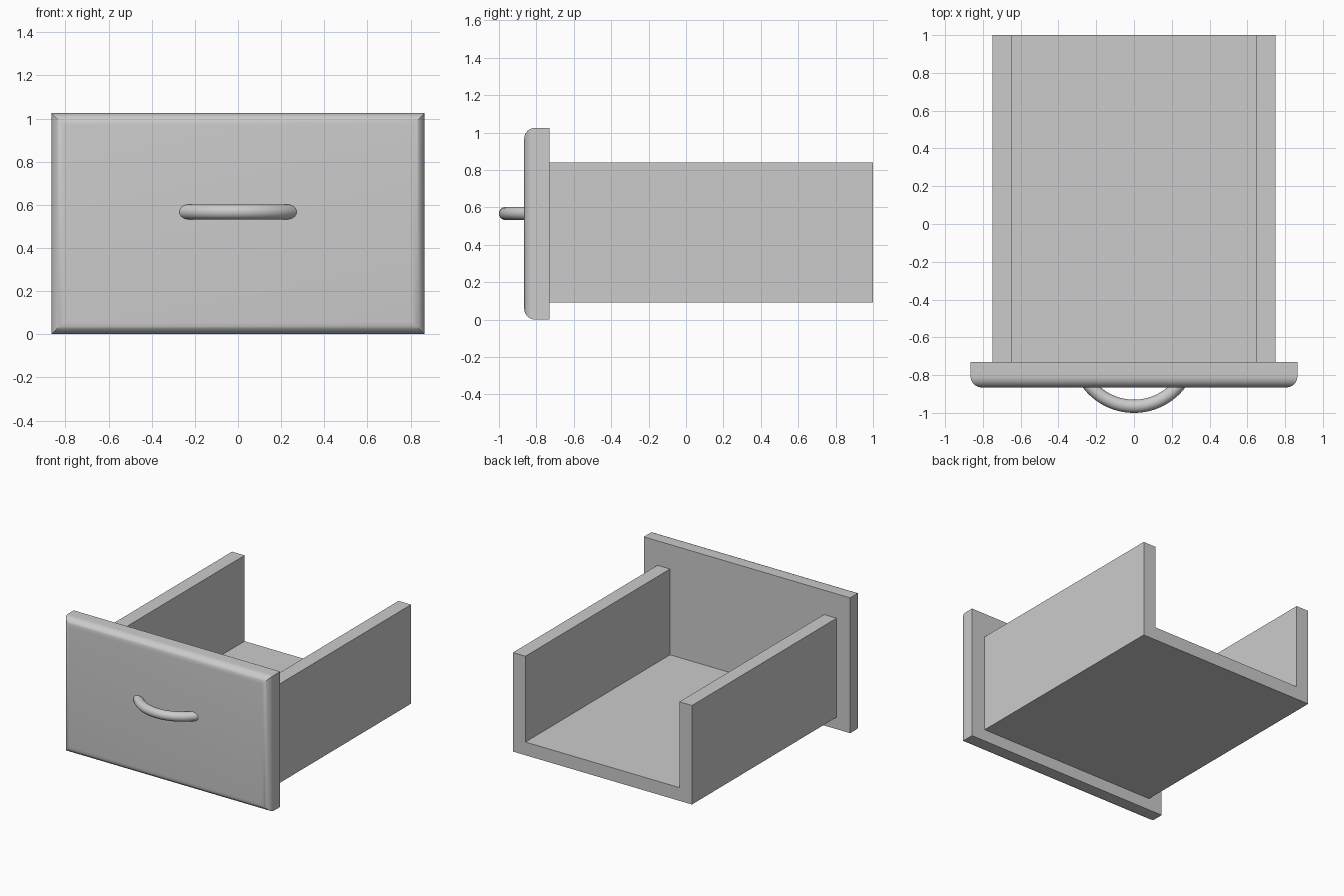
import bpy, bmesh
from math import cos, sin, radians

if "Cube" in bpy.data.objects:
    bpy.data.objects.remove(bpy.data.objects["Cube"])

FRONT, BACK = -0.865, -0.73   # panel front and back planes


def finish(name, bm, smooth=False):
    bmesh.ops.recalc_face_normals(bm, faces=bm.faces[:])
    mesh = bpy.data.meshes.new(name)
    bm.to_mesh(mesh)
    bm.free()
    obj = bpy.data.objects.new(name, mesh)
    bpy.context.collection.objects.link(obj)
    if smooth:
        bpy.ops.object.select_all(action='DESELECT')
        obj.select_set(True)
        bpy.context.view_layer.objects.active = obj
        bpy.ops.object.shade_smooth_by_angle(angle=radians(35))
    return obj


# Drawer tray: U-shaped profile extruded from the panel to the open back
bm = bmesh.new()
half = [(0.75, 0.09), (0.75, 0.84), (0.645, 0.84), (0.645, 0.19)]
profile = half + [(-x, z) for x, z in reversed(half)]
face = bm.faces.new([bm.verts.new((x, BACK, z)) for x, z in profile])
ext = bmesh.ops.extrude_face_region(bm, geom=[face], use_keep_orig=True)
for v in ext["geom"]:
    if isinstance(v, bmesh.types.BMVert):
        v.co.y = 1.0
finish("drawer_tray", bm)

# Front panel: slab with its four front edges rounded over
bm = bmesh.new()
bmesh.ops.create_cube(bm, size=1)
for v in bm.verts:
    v.co = (v.co.x * 1.73, FRONT if v.co.y < 0 else BACK, 0.002 + (v.co.z + 0.5) * 1.023)
    if v.co.z < 0.1:
        v.co.z = 0
edges = [e for e in bm.edges if all(v.co.y < FRONT + 0.01 for v in e.verts)]
bmesh.ops.bevel(bm, geom=edges, offset=0.058, offset_type='OFFSET', segments=8,
                profile=0.5, affect='EDGES')
finish("front_panel", bm, smooth=True)

# Handle: arc of round bar whose ends sink into the panel
bm = bmesh.new()
R, r, cy, cz = 0.306, 0.035, -0.659, 0.567
STEPS, SIDES = 40, 20
rings = []
for i in range(STEPS + 1):
    a = radians(-62 + 124 * i / STEPS)
    ring = []
    for j in range(SIDES):
        b = radians(360 * j / SIDES)
        d = R + r * cos(b)
        ring.append(bm.verts.new((d * sin(a), cy - d * cos(a), cz + r * sin(b))))
    rings.append(ring)
for p, q in zip(rings, rings[1:]):
    for j in range(SIDES):
        k = (j + 1) % SIDES
        bm.faces.new((p[j], p[k], q[k], q[j]))
bm.faces.new(rings[0])
bm.faces.new(rings[-1])
finish("handle", bm, smooth=True)
